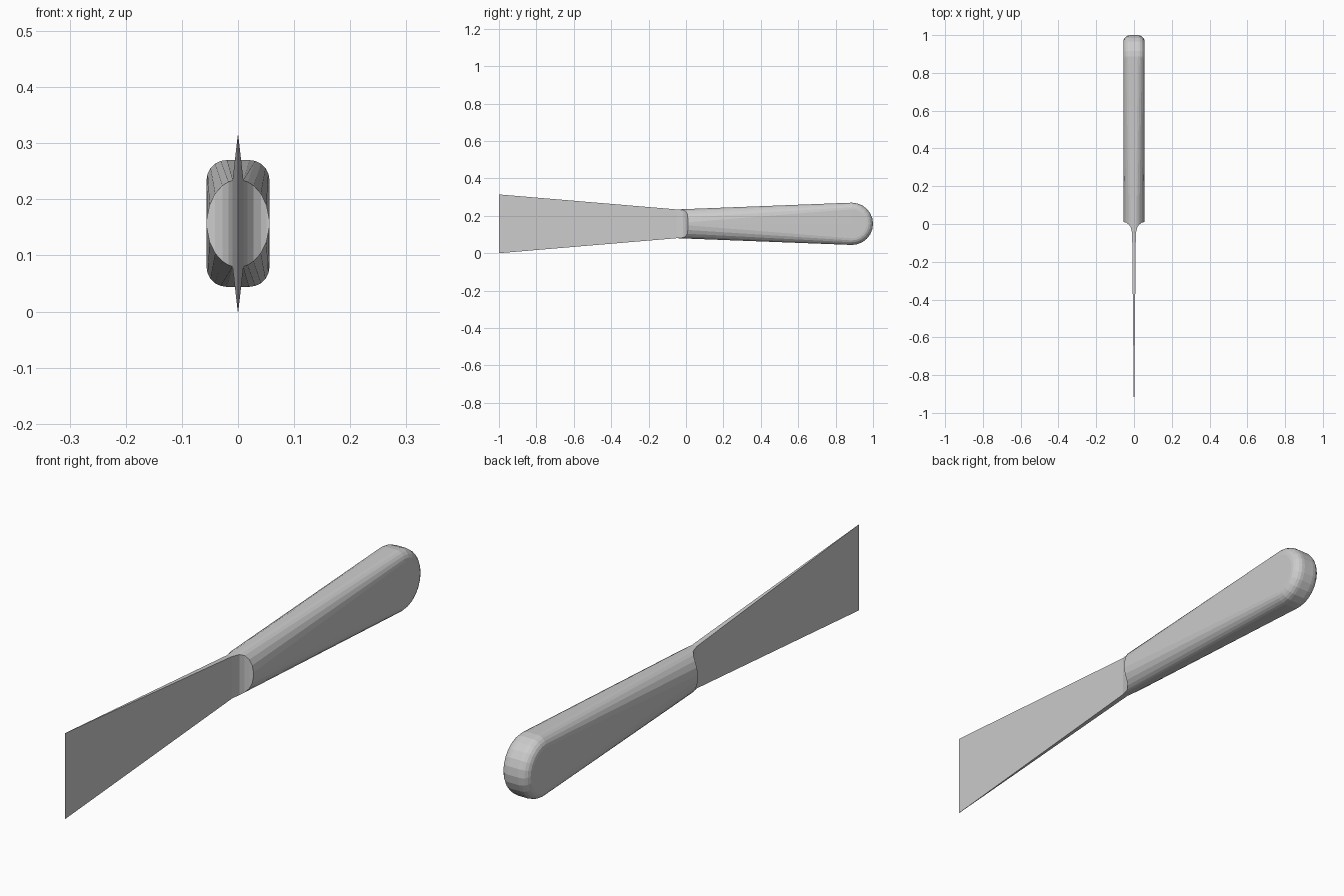
import bpy, bmesh
from math import sin, cos, pi, radians, sqrt

if "Cube" in bpy.data.objects:
    bpy.data.objects.remove(bpy.data.objects["Cube"])

ZC = 0.157            # height of the long axis
HW = 0.056            # handle half width
R, PIVOT = 0.113, 0.887   # rounded butt radius and its centre
NECK = 0.078          # neck half height
THICK = HW * cos(radians(80))   # blade half thickness at the neck


def make_object(name, bm):
    bmesh.ops.remove_doubles(bm, verts=bm.verts, dist=1e-5)
    bmesh.ops.recalc_face_normals(bm, faces=bm.faces)
    me = bpy.data.meshes.new(name)
    bm.to_mesh(me)
    bm.free()
    ob = bpy.data.objects.new(name, me)
    bpy.context.collection.objects.link(ob)
    return ob


def fillet_y(x):
    # concave round where the handle runs into the blade
    t = min(1, (HW - abs(x)) / (HW - THICK))
    return -0.05 + 0.06 * sqrt(max(0, 1 - t * t))


# Half sections: elliptical neck, flat-sided rounded butt
angles = [radians(a) for a in (6, 25, 43, 60, 72, 80)]
neck = [(HW, 0)] + [(HW * cos(a), NECK * sin(a)) for a in angles]
bev = [i * pi / 2 / (len(angles) - 1) for i in range(len(angles))]
butt = [(HW, 0)] + [(0.02 + 0.036 * cos(b), 0.078 + 0.035 * sin(b)) for b in bev]
neck += [(-x, z) for x, z in reversed(neck)]
butt += [(-x, z) for x, z in reversed(butt)]

# Handle: sweep the half section along the bottom, round the butt, back along the top
rows = [[(x, fillet_y(x), -z) for x, z in neck]]
STEPS = 12
for i in range(STEPS + 1):
    t = pi * i / STEPS
    rows.append([(x, PIVOT + z * sin(t), -z * cos(t)) for x, z in butt])
rows.append([(x, fillet_y(x), z) for x, z in neck])
rows.append(rows[0])   # closes the filleted front

bm = bmesh.new()
for ra, rb in zip(rows, rows[1:]):
    for j in range(len(ra) - 1):
        pts = []
        for p in (ra[j], ra[j + 1], rb[j + 1], rb[j]):
            if all(sum((a - b) ** 2 for a, b in zip(p, q)) > 1e-10 for q in pts):
                pts.append(p)
        if len(pts) > 2:
            bm.faces.new([bm.verts.new((x, y, z + ZC)) for x, y, z in pts])
make_object("handle", bm)

# Blade: widens and thins toward the tip
bm = bmesh.new()
rings = []
for y, w, h in ((-1, 0.0005, ZC), (-0.05, THICK, 0.077), (0, THICK, 0.075)):
    rings.append([bm.verts.new((sx * w, y, ZC + sz * h))
                  for sx, sz in ((-1, -1), (1, -1), (1, 1), (-1, 1))])
for a, b in zip(rings, rings[1:]):
    for k in range(4):
        n = (k + 1) % 4
        bm.faces.new((a[k], a[n], b[n], b[k]))
bm.faces.new(rings[0])
bm.faces.new(rings[-1])
make_object("blade", bm)
